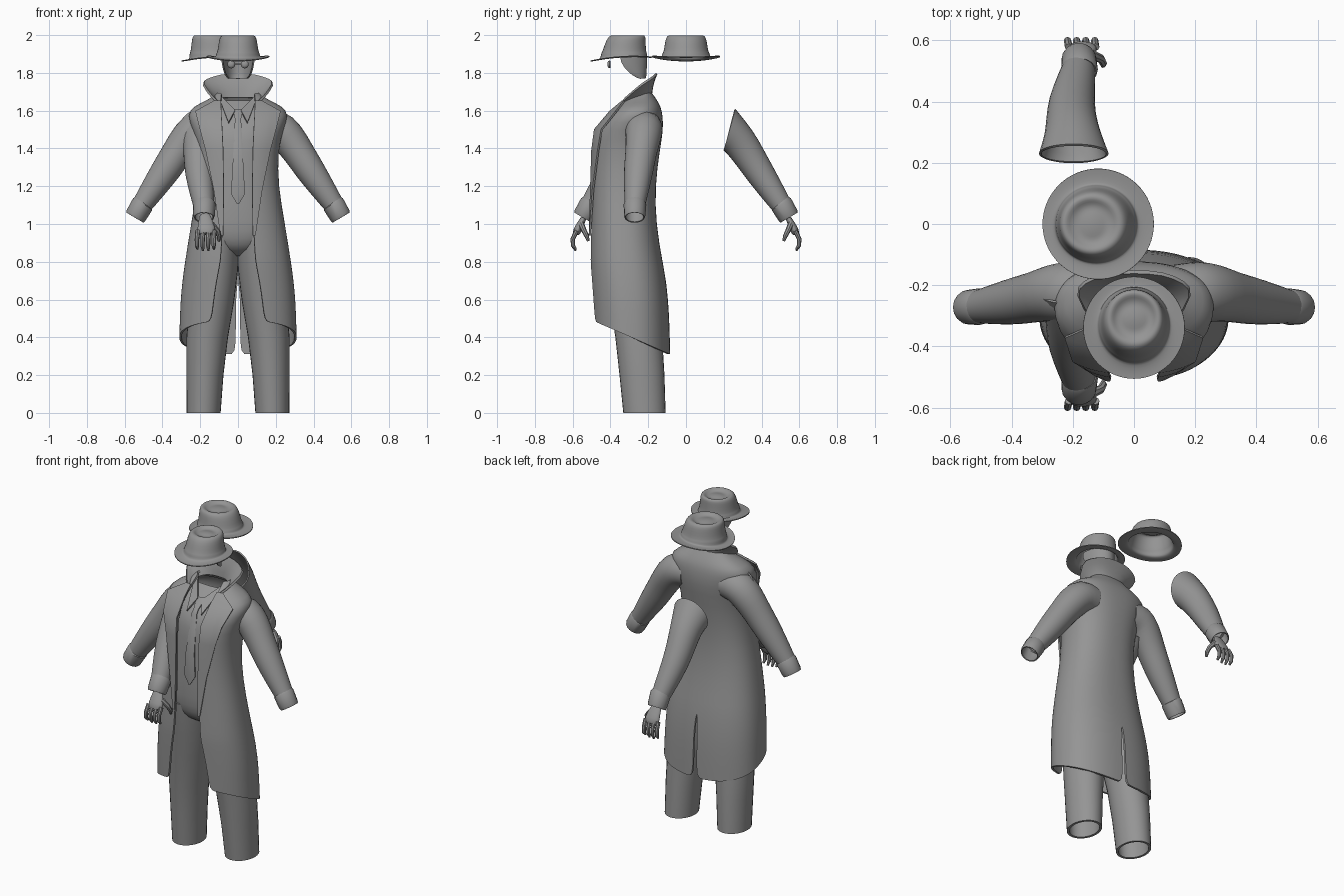
import bpy, bmesh, math
from mathutils import Vector

old = bpy.data.objects.get("Cube")
if old:
    bpy.data.objects.remove(old, do_unlink=True)

grey = bpy.data.materials.new("cloth_grey")
grey.use_nodes = True
grey.diffuse_color = (0.3, 0.3, 0.3, 1)
grey.node_tree.nodes["Principled BSDF"].inputs["Base Color"].default_value = (0.3, 0.3, 0.3, 1)


def loft(name, rows, closed=False, caps=(), mirror=False, thick=0, smooth=0):
    """Skin rows of points into a surface, then finish it with modifiers."""
    bm = bmesh.new()
    vs = [[bm.verts.new(p) for p in row] for row in rows]
    n = len(rows[0])
    for a, b in zip(vs, vs[1:]):
        for i in range(n if closed else n - 1):
            j = (i + 1) % n
            bm.faces.new((a[i], a[j], b[j], b[i]))
    for c in caps:
        bm.faces.new(vs[c])
    bmesh.ops.recalc_face_normals(bm, faces=bm.faces)
    mesh = bpy.data.meshes.new(name)
    bm.to_mesh(mesh)
    bm.free()
    mesh.materials.append(grey)
    ob = bpy.data.objects.new(name, mesh)
    bpy.context.collection.objects.link(ob)
    if mirror:
        ob.modifiers.new("mirror", 'MIRROR').merge_threshold = 0.002
    if smooth:
        ob.modifiers.new("round", 'SUBSURF').levels = smooth
    if thick:
        s = ob.modifiers.new("thickness", 'SOLIDIFY')
        s.thickness, s.offset = thick, 0
    bpy.ops.object.select_all(action='DESELECT')
    ob.select_set(True)
    bpy.context.view_layer.objects.active = ob
    bpy.ops.object.convert(target='MESH')
    bpy.ops.object.shade_smooth_by_angle(angle=math.radians(40))
    return ob


def ring(cx, cy, z, rx, ry, n=28):
    return [(cx + rx * math.cos(i * math.tau / n), cy + ry * math.sin(i * math.tau / n), z)
            for i in range(n)]


def tube(name, path, place, start=None, flat=1, n=16, **kw):
    """Round tube along (out, side, z, radius) points, placed by a mapping."""
    pts = [Vector(p[:3]) for p in path]
    side, rows = Vector((0, 1, 0)), []
    for i, p in enumerate(pts):
        d = pts[min(i + 1, len(pts) - 1)] - pts[max(i - 1, 0)]
        if i == 0 and start:
            d = Vector(start)
        u = d.cross(side).normalized()
        v = d.cross(u).normalized()
        r = path[i][3]
        rows.append([place(p + r * (flat * math.cos(k * math.tau / n) * u
                                    + math.sin(k * math.tau / n) * v)) for k in range(n)])
    return loft(name, rows, closed=True, **kw)


# Coat body levels: z, half width, front y, back y, opening edge x
LEVELS = [
    (0.31, 0.305, -0.49, -0.09, 0.14), (0.45, 0.302, -0.495, -0.093, 0.13),
    (0.60, 0.295, -0.50, -0.10, 0.115), (0.74, 0.28, -0.505, -0.118, 0.095),
    (0.80, 0.272, -0.505, -0.13, 0.09), (1.00, 0.243, -0.50, -0.165, 0.08),
    (1.20, 0.207, -0.495, -0.17, 0.08), (1.39, 0.205, -0.49, -0.145, 0.085),
    (1.50, 0.235, -0.475, -0.125, 0.09), (1.58, 0.265, -0.41, -0.13, 0.095),
    (1.62, 0.23, -0.365, -0.14, 0.095), (1.655, 0.15, -0.325, -0.16, 0.09),
    (1.69, 0.105, -0.285, -0.185, 0.085)]
ROUND = 0.85


def section(z, a, yf, yb, edge, lean=0, gap=0, n=22):
    t0 = -math.acos((edge / a) ** (1 / ROUND))
    yc, b, row = (yf + yb) / 2, (yb - yf) / 2, []
    for i in range(n + 1):
        t = t0 + (math.pi / 2 - t0) * i / n
        s = math.sin(t)
        y = yc + b * math.copysign(abs(s) ** ROUND, s)
        x = max(gap, a * max(0, math.cos(t)) ** ROUND) if i < n else gap
        row.append((x, y, z + lean * (yb - y)))
    return row


def front_y(x, z):
    """Depth of the coat front at a given width and height."""
    for p, q in zip(LEVELS, LEVELS[1:]):
        if z <= q[0]:
            break
    f = (z - p[0]) / (q[0] - p[0])
    a, yf, yb = (p[k] + f * (q[k] - p[k]) for k in (1, 2, 3))
    w = min(0.98, abs(x) / a)
    return (yf + yb) / 2 - (yb - yf) / 2 * (1 - w ** (2 / ROUND)) ** (ROUND / 2)


# Long coat, sloping hem and back slit
loft("coat_body", [section(*lv, lean=0.45 * max(0, 1 - (lv[0] - 0.31) / 0.6),
                           gap=0.012 if lv[0] < 0.7 else 0) for lv in LEVELS],
     mirror=True, thick=0.012, smooth=1)

# Waistcoat and trouser seat under the coat
inner = [(0.83, 0.03, -0.36, -0.25, 0), (0.86, 0.13, -0.43, -0.2, 0), (0.92, 0.19, -0.46, -0.19, 0)]
inner += [(z, a - 0.025, yf + 0.03, yb - 0.02, 0) for z, a, yf, yb, e in LEVELS[5:12]]
loft("waistcoat", [section(*lv) for lv in inner], mirror=True, smooth=1)

# Upturned coat collar
base = [(0, -0.185, 1.67), (0.07, -0.19, 1.67), (0.105, -0.24, 1.665), (0.115, -0.29, 1.65), (0.1, -0.335, 1.635)]
middle = [(0, -0.18, 1.74), (0.085, -0.185, 1.73), (0.14, -0.225, 1.715), (0.15, -0.265, 1.69), (0.11, -0.335, 1.65)]
top = [(0, -0.155, 1.80), (0.1, -0.16, 1.79), (0.165, -0.19, 1.765), (0.2, -0.225, 1.75), (0.125, -0.335, 1.655)]
loft("coat_collar", [base, middle, top], mirror=True, thick=0.012, smooth=1)

# Lapels: z, inner x, outer x
lapel = [(1.65, 0.09, 0.125), (1.595, 0.088, 0.225), (1.5, 0.083, 0.2), (1.39, 0.078, 0.17),
         (1.18, 0.075, 0.127), (0.94, 0.078, 0.092)]
loft("lapels", [[(x, front_y(x * 0.85, z) - 0.012, z)
                 for x in (xi + (xo - xi) * k / 4 for k in range(5))] for z, xi, xo in lapel],
     mirror=True, thick=0.01)

# Shirt collar and necktie
loft("shirt_collar", [[(x, front_y(x, z) + dy, z) for x, z, dy in r] for r in
                      (((0.095, 1.68, 0.02), (0.015, 1.6, 0.012)), ((0.09, 1.64, 0.02), (0.05, 1.535, 0.012)))],
     mirror=True, thick=0.01)
tie = [(1.605, 0.02), (1.59, 0.024), (1.55, 0.014), (1.53, 0.016), (1.3, 0.028), (1.16, 0.036), (1.105, 0.003)]
loft("necktie", [[(w * k, front_y(0, z) + 0.016 + 0.006 * abs(k), z) for k in (-1, 0, 1)]
                 for z, w in tie], thick=0.01)

# Trouser legs, open at the bottom: z, centre x, centre y, radii
legs = [(0, 0.182, -0.22, 0.083, 0.105), (0.2, 0.175, -0.233, 0.091, 0.112),
        (0.4, 0.163, -0.25, 0.103, 0.117), (0.6, 0.138, -0.272, 0.112, 0.125),
        (0.75, 0.118, -0.288, 0.11, 0.132), (0.84, 0.108, -0.298, 0.105, 0.137),
        (0.95, 0.1, -0.31, 0.1, 0.14)]
for side, label in ((1, "left"), (-1, "right")):
    loft(label + "_trouser_leg", [ring(side * x, y, z, rx, ry) for z, x, y, rx, ry in legs],
         closed=True, thick=0.014)

# Coat sleeves with cuffs
sleeve = [(0.13, -0.22, 1.51, 0.085), (0.21, -0.222, 1.515, 0.1), (0.265, -0.225, 1.46, 0.092),
          (0.32, -0.238, 1.38, 0.08), (0.375, -0.25, 1.295, 0.077), (0.45, -0.262, 1.185, 0.064),
          (0.505, -0.27, 1.105, 0.052)]
cuff = [(0.5, -0.27, 1.11, 0.052), (0.505, -0.27, 1.104, 0.057), (0.54, -0.272, 1.045, 0.054), (0.546, -0.272, 1.035, 0.05)]
for side, label in ((1, "left"), (-1, "right")):
    def place(p, s=side):
        return (s * p.x, p.y, p.z)
    tube(label + "_sleeve", sleeve, place, thick=0.008, smooth=1)
    tube(label + "_cuff", cuff, place, thick=0.006)

# Two loose arms with hands, one forward and one backward
arm = [(0.23, -0.197, 1.5, 0.113), (0.285, -0.2, 1.435, 0.09), (0.335, -0.205, 1.36, 0.081),
       (0.395, -0.205, 1.265, 0.074), (0.465, -0.19, 1.16, 0.061), (0.505, -0.182, 1.1, 0.052)]
palm = [(0.525, -0.178, 1.06, 0.028), (0.548, -0.172, 1.02, 0.036), (0.572, -0.168, 0.975, 0.05), (0.585, -0.168, 0.94, 0.046)]
thumb = [(0.555, -0.14, 1.0, 0.016), (0.54, -0.108, 0.965, 0.014), (0.525, -0.1, 0.935, 0.012), (0.517, -0.102, 0.91, 0.007)]
for side, label in ((-1, "front"), (1, "rear")):
    def place(p, s=side):
        return (p.y, s * p.x, p.z)
    tube(label + "_arm", arm, place, start=(1, 0, -0.27), thick=0.008, smooth=1)
    tube(label + "_arm_cuff", [(o, s + 0.092, z, r) for o, s, z, r in cuff], place, thick=0.006)
    tube(label + "_palm", palm, place, flat=0.45, caps=(0, -1), smooth=1)
    tube(label + "_thumb", thumb, place, n=8, caps=(0, -1))
    for i in range(4):
        s = -0.213 + 0.029 * i
        low = 0.855 + 0.008 * abs(i - 1.5)
        tube(f"{label}_finger_{i + 1}",
             [(0.578, s, 0.965, 0.013), (0.6, s * 1.02, 0.92, 0.012),
              (0.598, s * 1.02, 0.885, 0.011), (0.583, s * 1.01, low, 0.006)],
             place, n=8, caps=(0, -1))

# Hats: radius x, radius y, lean, z from brim to dented top
HAT = [(0.167, 0.168, 0, 0), (0.145, 0.147, 0, 0.0), (0.122, 0.127, 0.005, 0.004),
       (0.115, 0.121, 0.01, 0.01), (0.112, 0.119, 0.011, 0.032), (0.107, 0.114, 0.012, 0.036),
       (0.1, 0.105, 0.018, 0.085), (0.095, 0.098, 0.025, 0.112), (0.085, 0.089, 0.03, 0.124),
       (0.074, 0.076, 0.031, 0.123), (0.062, 0.062, 0.031, 0.112), (0.045, 0.042, 0.031, 0.109),
       (0.03, 0.026, 0.031, 0.114), (0.004, 0.004, 0.031, 0.116)]


def hat(name, loc, turn, size, lean):
    rows = []
    for rx, ry, cy, z in HAT:
        brim = max(0, 1 - z / 0.03)
        rows.append([(x, y, h + brim * (0.06 * y + 0.5 * x * x))
                     for x, y, h in ring(0, cy * lean, z, rx, ry, 32)])
    ob = loft(name, rows, closed=True, caps=(-1,), thick=0.005, smooth=1)
    ob.location, ob.scale, ob.rotation_euler.z = loc, (size, size, 1), turn


hat("worn_hat", (0, -0.339, 1.873), 0, 1, 1)
hat("loose_hat", (-0.117, 0, 1.873), -math.pi / 2, 1.09, -0.6)

# Back of the head: z, half width, front y, back y
head = [(1.77, 0.05, -0.245, -0.218), (1.785, 0.064, -0.28, -0.213), (1.81, 0.073, -0.31, -0.212),
        (1.85, 0.083, -0.345, -0.21), (1.9, 0.085, -0.35, -0.21)]
loft("head_back", [[(a * math.cos(t), yf + (yb - yf) * math.sin(t), z)
                    for t in (math.pi / 2 * k / 10 for k in range(11))] for z, a, yf, yb in head],
     mirror=True, thick=0.008, smooth=1)

# Round spectacle lenses
for side, label in ((1, "left"), (-1, "right")):
    loft(label + "_lens", [[(side * 0.036 + r * math.cos(k * math.tau / 20), y,
                             1.845 + r * math.sin(k * math.tau / 20)) for k in range(20)]
                           for r, y in ((0.008, -0.416), (0.017, -0.412), (0.021, -0.405), (0.017, -0.399))],
         closed=True, caps=(0, -1))
loft("spectacle_bridge", [[(x, -0.405 + dy, 1.848 + dz) for dy, dz in
                           ((-0.003, 0), (0, 0.003), (0.003, 0), (0, -0.003))] for x in (-0.02, 0.02)],
     closed=True, caps=(0, -1))
